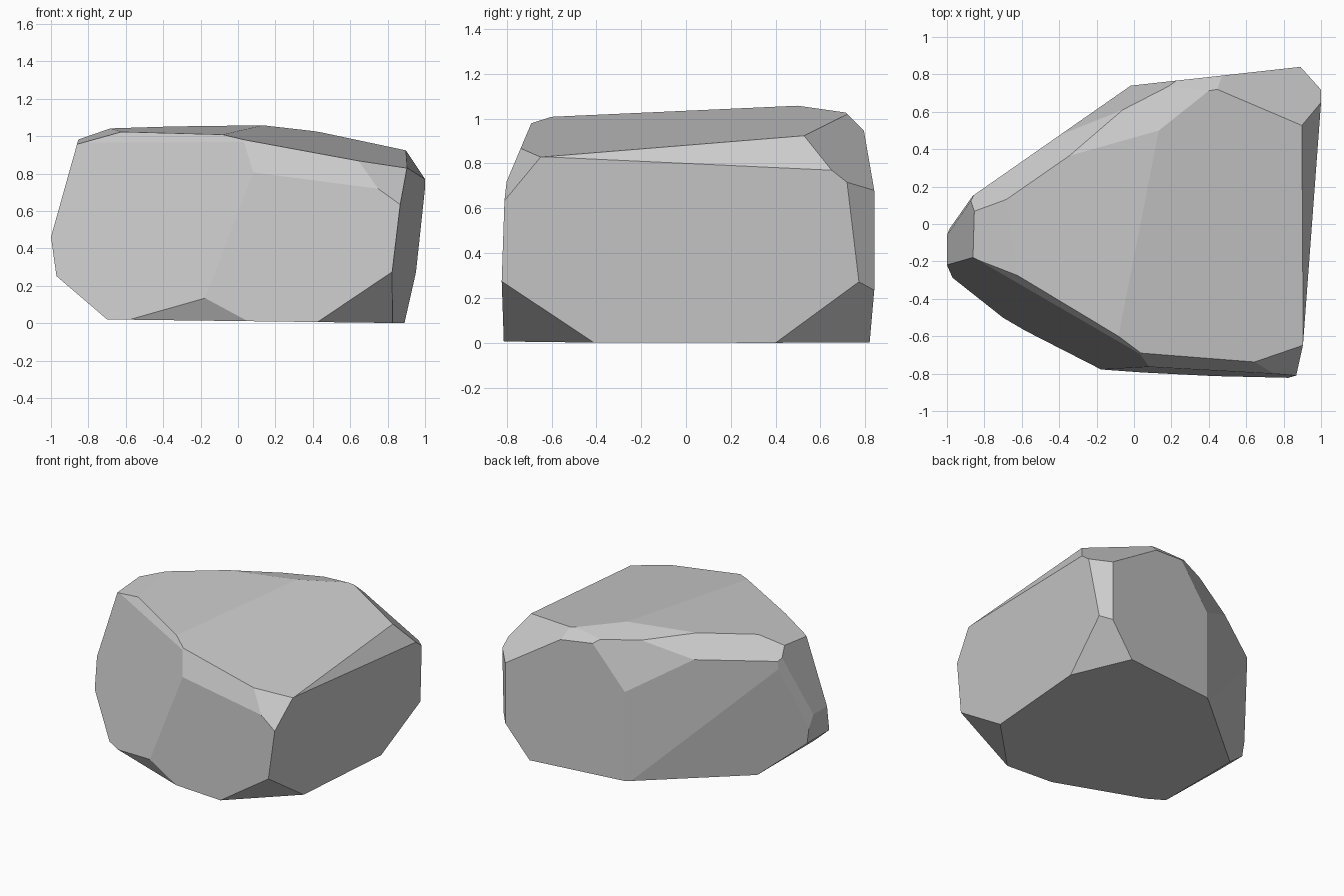
import bpy, bmesh
from mathutils import Vector

bm = bmesh.new()
bmesh.ops.create_cube(bm, size=3)


def slice_off(point, normal):
    """Cut the stone with a plane, drop the outer part and cap the cut."""
    res = bmesh.ops.bisect_plane(
        bm, geom=bm.verts[:] + bm.edges[:] + bm.faces[:], dist=1e-5,
        plane_co=Vector(point), plane_no=Vector(normal).normalized(),
        clear_outer=True)
    rim = [e for e in bm.edges if e.is_boundary]
    if rim:
        bmesh.ops.edgeloop_fill(bm, edges=rim)


# large faces: underside, two top planes
slice_off((0.89, 0, 0), (-0.0125, 0, -1))
slice_off((0.2, 0.55, 1.06), (0, -0.045, 1))
slice_off((0.89, -0.6, 0.835), (0.178, -0.08, 1))
# front right, front left, right end
slice_off((0, -0.79, 0.05), (-0.05, -1, 0.04))
slice_off((-0.22, -0.78, 0.02), (-0.5, -0.86, 0.21))
slice_off((0.89, 0.4, 0), (1, -0.08, -0.117))
# back, back left, and its undercut lower half
slice_off((0.89, 0.84, 0.5), (-0.11, 0.994, 0))
slice_off((-0.82, 0.18, 0.5), (-0.572, 0.82, 0))
slice_off((-0.06, 0.71, 0.02), (-0.65, 0.765, -0.114))
# left nose
slice_off((-1, 0, 0.46), (-0.963, 0, 0.27))
slice_off((-1, 0, 0.46), (-0.99, 0, -0.14))
slice_off((-1, -0.06, 0.46), (-0.87, 0.48, 0.05))
slice_off((-0.85, -0.18, 0.96), (-0.022, -0.0064, 0.07))
slice_off((-0.7, 0, 0.02), (-0.65, 0, -0.76))
# chamfers along the top rim
slice_off((0.05, -0.69, 0.98), (0, -0.92, 0.39))
slice_off((-0.35, -0.45, 1.0), (-0.42, -0.72, 0.5))
slice_off((-0.5, 0.27, 1.035), (-0.45, 0.62, 0.64))
slice_off((0.28, 0.58, 1.05), (-0.08, 0.24, 0.97))
slice_off((0.3, 0.75, 0.99), (0, 0.7, 0.71))
slice_off((0.9, 0.53, 0.92), (0.122, -0.0055, 0.077))
# chipped corners
slice_off((0.9, 0.53, 0.92), (0.0177, 0.0255, 0.0322))
slice_off((0.83, -0.83, 0.63), (0.0141, -0.0309, 0.023))
slice_off((0.89, 0.84, 0.68), (0.0506, 0.0455, 0))
slice_off((0.89, 0.4, 0), (0.036, 0.016, -0.03))
slice_off((0.45, -0.81, 0.02), (0.1024, -0.1037, -0.1557))
slice_off((-0.22, -0.76, 0.13), (-0.27, -0.75, -0.4))
slice_off((-0.05, 0.72, 0.68), (-0.4, 0.8, 0.25))

bmesh.ops.recalc_face_normals(bm, faces=bm.faces[:])
mesh = bpy.data.meshes.new("rock")
bm.to_mesh(mesh)
bm.free()
rock = bpy.data.objects.new("rock", mesh)
bpy.context.collection.objects.link(rock)
